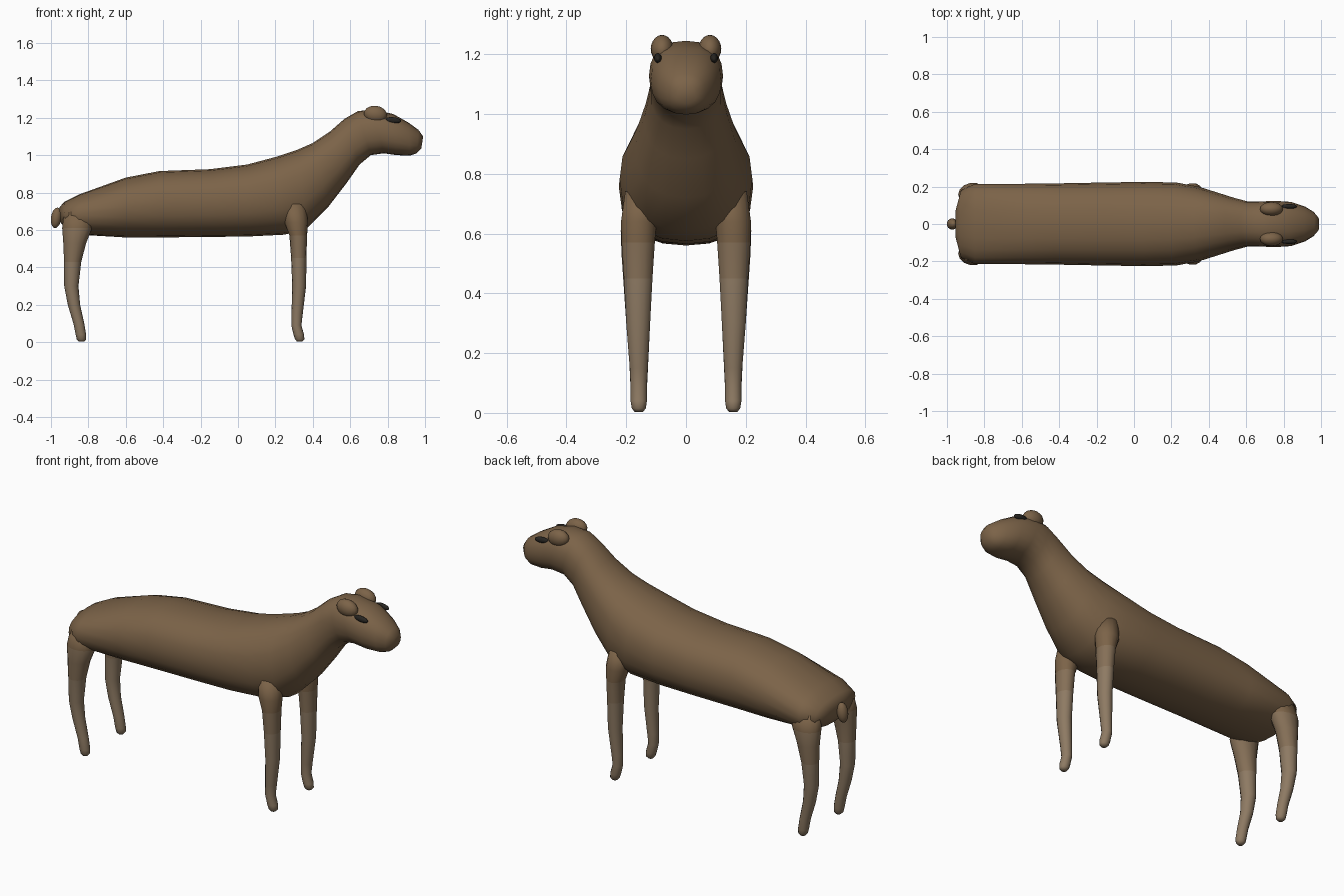
import bpy, bmesh
from math import sin, cos, pi, copysign
from mathutils import Vector, Matrix

if "Cube" in bpy.data.objects:
    bpy.data.objects.remove(bpy.data.objects["Cube"])


def material(name, rgb):
    m = bpy.data.materials.new(name)
    m.diffuse_color = (*rgb, 1)
    m.use_nodes = True
    m.node_tree.nodes["Principled BSDF"].inputs["Base Color"].default_value = m.diffuse_color
    return m


brown = material("brown_coat", (0.20, 0.125, 0.065))
mid = material("mid_coat", (0.235, 0.16, 0.095))
tan = material("tan_coat", (0.27, 0.195, 0.125))
dark = material("dark_eye", (0.02, 0.018, 0.015))


def finish(bm, name, mats):
    bmesh.ops.recalc_face_normals(bm, faces=bm.faces)
    for f in bm.faces:
        f.smooth = True
    me = bpy.data.meshes.new(name)
    bm.to_mesh(me)
    bm.free()
    for m in mats:
        me.materials.append(m)
    ob = bpy.data.objects.new(name, me)
    bpy.context.collection.objects.link(ob)
    return ob


def loft(name, frames, n, power, mats, pick=None):
    """Skin superellipse rings given as (centre, half-axis u, half-axis v)."""
    bm = bmesh.new()
    rings = []
    for c, u, v in frames:
        ring = []
        for i in range(n):
            a = 2 * pi * i / n
            p = copysign(abs(cos(a)) ** (2 / power), cos(a))
            q = copysign(abs(sin(a)) ** (2 / power), sin(a))
            ring.append(bm.verts.new(c + u * p + v * q))
        rings.append(ring)
    for a, b in zip(rings, rings[1:]):
        for i in range(n):
            j = (i + 1) % n
            bm.faces.new((a[i], a[j], b[j], b[i]))
    bm.faces.new(rings[0])
    bm.faces.new(rings[-1])
    if pick:
        for f in bm.faces:
            f.material_index = pick(f.calc_center_median().z)
    return finish(bm, name, mats)


def blob(name, loc, size, mat, turn=0):
    bm = bmesh.new()
    bmesh.ops.create_uvsphere(bm, u_segments=16, v_segments=10, radius=1)
    bmesh.ops.transform(bm, verts=bm.verts, matrix=Matrix.Translation(loc)
                        @ Matrix.Rotation(turn, 4, 'Y') @ Matrix.Diagonal((*size, 1)))
    return finish(bm, name, [mat])


# Body, neck and head: top x, top z, bottom x, bottom z, half width
body = [
    (-.955, .72, -.948, .64, .08), (-.93, .75, -.92, .60, .18),
    (-.85, .79, -.85, .575, .215), (-.6, .88, -.6, .56, .215),
    (-.42, .915, -.42, .56, .217), (-.15, .925, -.15, .563, .222),
    (.05, .95, .05, .565, .225), (.2, .99, .25, .575, .222),
    (.32, 1.03, .37, .61, .20), (.40, 1.065, .48, .72, .17),
    (.49, 1.125, .58, .85, .14), (.57, 1.195, .65, .95, .12),
    (.64, 1.235, .71, 1.0, .12), (.72, 1.245, .78, 1.01, .124),
    (.83, 1.22, .85, 1.0, .118), (.91, 1.175, .92, .998, .093),
    (.965, 1.135, .955, 1.01, .065), (.99, 1.10, .98, 1.035, .035)]
frames = []
for xt, zt, xb, zb, w in body:
    t, b = Vector((xt, 0, zt)), Vector((xb, 0, zb))
    frames.append(((t + b) / 2, Vector((0, w, 0)), (t - b) / 2))
loft("body_and_head", frames, 20, 2.3, [brown])

# Legs: z, x, half length in x, y, half width in y
front = [(.74, .30, .06, .145, .06), (.64, .312, .063, .158, .061), (.57, .322, .047, .16, .057),
         (.45, .325, .041, .16, .049), (.3, .327, .037, .16, .041),
         (.15, .316, .030, .158, .031), (.09, .312, .027, .158, .028),
         (.04, .325, .028, .158, .028), (.015, .33, .025, .158, .024), (.003, .33, .014, .158, .014)]
rear = [(.70, -.85, .08, .14, .06), (.61, -.86, .08, .158, .062), (.53, -.873, .061, .163, .054),
        (.43, -.884, .046, .162, .048), (.3, -.891, .038, .16, .041),
        (.2, -.877, .033, .158, .034), (.1, -.851, .029, .158, .029),
        (.04, -.84, .028, .158, .028), (.015, -.837, .025, .158, .024), (.003, -.837, .014, .158, .014)]

for side, s in (("right", -1), ("left", 1)):
    for name, table in (("front_leg", front), ("rear_leg", rear)):
        rings = [(Vector((x, s * y, z)), Vector((rx, 0, 0)), Vector((0, ry, 0)))
                 for z, x, rx, y, ry in table]
        leg = loft(f"{name}_{side}", rings, 14, 2, [brown, mid, tan],
                   lambda z: 0 if z > .57 else 1 if z > .42 else 2)
    # Rounded ears and dark almond eyes
    blob(f"ear_{side}", (.735, s * .08, 1.218), (.062, .038, .046), brown, .15)
    blob(f"eye_{side}", (.83, s * .094, 1.187), (.042, .013, .016), dark, .1)

# Short stubby tail
blob("tail", (-.972, 0, .665), (.028, .03, .055), brown, .15)
